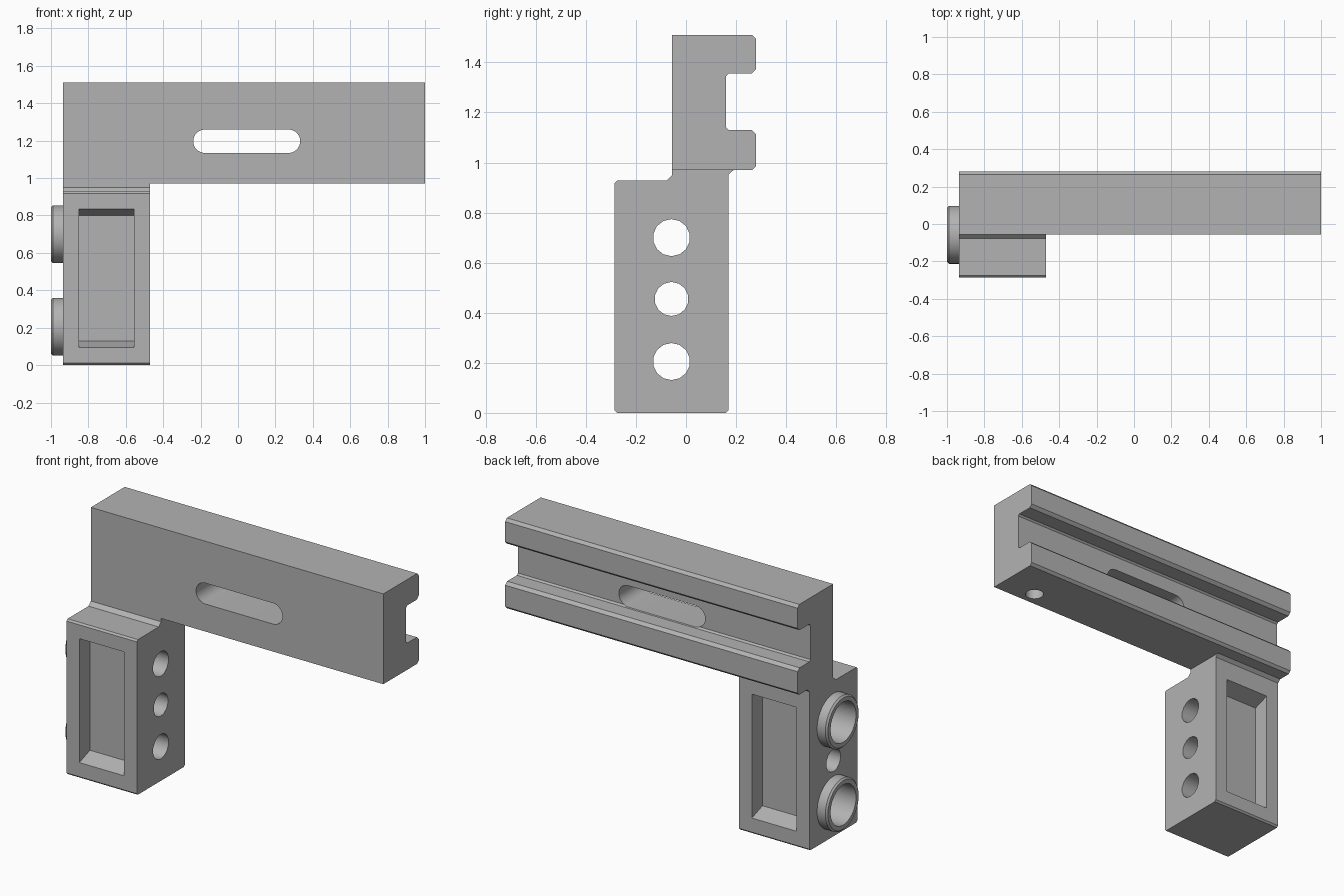
import bpy, bmesh
from math import cos, sin, pi

if "Cube" in bpy.data.objects:
    bpy.data.objects.remove(bpy.data.objects["Cube"])

grey = bpy.data.materials.new("plain grey")
grey.use_nodes = True
COLOUR = (0.45, 0.45, 0.45, 1)
grey.diffuse_color = COLOUR
grey.node_tree.nodes["Principled BSDF"].inputs["Base Color"].default_value = COLOUR


def loft(name, rings):
    """Closed solid through equal-length rings of points."""
    bm = bmesh.new()
    loops = [[bm.verts.new(p) for p in ring] for ring in rings]
    n = len(loops[0])
    for a, b in zip(loops, loops[1:]):
        for i in range(n):
            j = (i + 1) % n
            bm.faces.new((a[i], a[j], b[j], b[i]))
    bm.faces.new(loops[0][::-1])
    bm.faces.new(loops[-1])
    bmesh.ops.recalc_face_normals(bm, faces=bm.faces)
    mesh = bpy.data.meshes.new(name)
    bm.to_mesh(mesh)
    bm.free()
    mesh.materials.append(grey)
    obj = bpy.data.objects.new(name, mesh)
    bpy.context.collection.objects.link(obj)
    return obj


def extrude_x(name, profile, x0, x1):
    return loft(name, [[(x, y, z) for y, z in profile] for x in (x0, x1)])


def circle(r, sides):
    return [(r * cos(2 * pi * (i + 0.5) / sides), r * sin(2 * pi * (i + 0.5) / sides))
            for i in range(sides)]


def rod_x(name, y, z, steps, sides):
    """Turned solid along x; steps are (x, radius) pairs."""
    return loft(name, [[(x, y + a, z + b) for a, b in circle(r, sides)] for x, r in steps])


def activate(obj):
    bpy.ops.object.select_all(action='DESELECT')
    obj.select_set(True)
    bpy.context.view_layer.objects.active = obj


def cut(obj, *cutters):
    for cutter in cutters:
        mod = obj.modifiers.new("cut", 'BOOLEAN')
        mod.operation, mod.solver, mod.object = 'DIFFERENCE', 'EXACT', cutter
        activate(obj)
        bpy.ops.object.modifier_apply(modifier=mod.name)
        bpy.data.objects.remove(cutter)


def finish(obj):
    activate(obj)
    bpy.ops.object.shade_smooth_by_angle(angle=pi / 5.5)


LEFT, POST_X, AXIS_Y = -0.935, -0.47, -0.058

# Long rail with a channel along its back
rail = extrude_x("rail", [
    (-0.055, 0.97), (0.265, 0.97), (0.28, 0.985), (0.28, 1.113), (0.262, 1.13),
    (0.17, 1.13), (0.16, 1.14), (0.16, 1.345), (0.17, 1.355), (0.262, 1.355),
    (0.28, 1.372), (0.28, 1.493), (0.265, 1.51), (-0.055, 1.51)], LEFT, 1.0)

# Rounded slot through the rail
slot_r, slot_z = 0.0625, 1.197
slot = []
for centre, start in ((0.27, -pi / 2), (-0.177, pi / 2)):
    for i in range(17):
        t = start + pi * i / 16
        slot.append((centre + slot_r * cos(t), slot_z + slot_r * sin(t)))
slot_cutter = loft("slot_cutter", [[(x, y, z) for x, z in slot] for y in (-0.2, 0.4)])

# Blind hole in the underside near the far end
pin_cutter = loft("pin_cutter", [[(0.77 + a, 0.03 + b, z) for a, b in circle(0.052, 24)]
                                 for z in (0.9, 1.3)])
cut(rail, slot_cutter, pin_cutter)
finish(rail)

# Post with a flared neck meeting the rail
post = extrude_x("post", [
    (-0.275, 0), (0.16, 0), (0.17, 0.01), (0.17, 0.952), (0.19, 0.97),
    (-0.055, 0.97), (-0.055, 0.95), (-0.078, 0.928), (-0.275, 0.928),
    (-0.285, 0.918), (-0.285, 0.01)], LEFT, POST_X)


# Pockets on front and back with sloping ends
def pocket(face_y, inward):
    rings = []
    for depth, slope in ((-0.05, -0.018), (0.1, 0.035)):
        y = face_y + inward * depth
        lo, hi = 0.095 + slope, 0.835 - slope
        rings.append([(-0.85, y, lo), (-0.555, y, lo), (-0.555, y, hi), (-0.85, y, hi)])
    return loft("pocket_cutter", rings)


cut(post, pocket(-0.285, 1), pocket(0.17, -1))

# Three cross holes; the outer two open into wide bores with raised collars
for z, r in ((0.7, 0.074), (0.455, 0.068), (0.205, 0.074)):
    cut(post, rod_x("hole_cutter", AXIS_Y, z, [(-1.1, r), (-0.3, r)], 14))
for label, z in (("upper", 0.7), ("lower", 0.205)):
    bore = [(-1.1, 0.12), (-0.65, 0.12)]
    cut(post, rod_x("bore_cutter", AXIS_Y, z, bore, 48))
    collar = rod_x(label + "_collar", AXIS_Y, z,
                   [(-1.0, 0.145), (-0.99, 0.155), (LEFT, 0.155)], 48)
    cut(collar, rod_x("bore_cutter", AXIS_Y, z, bore, 48))
    finish(collar)
finish(post)
